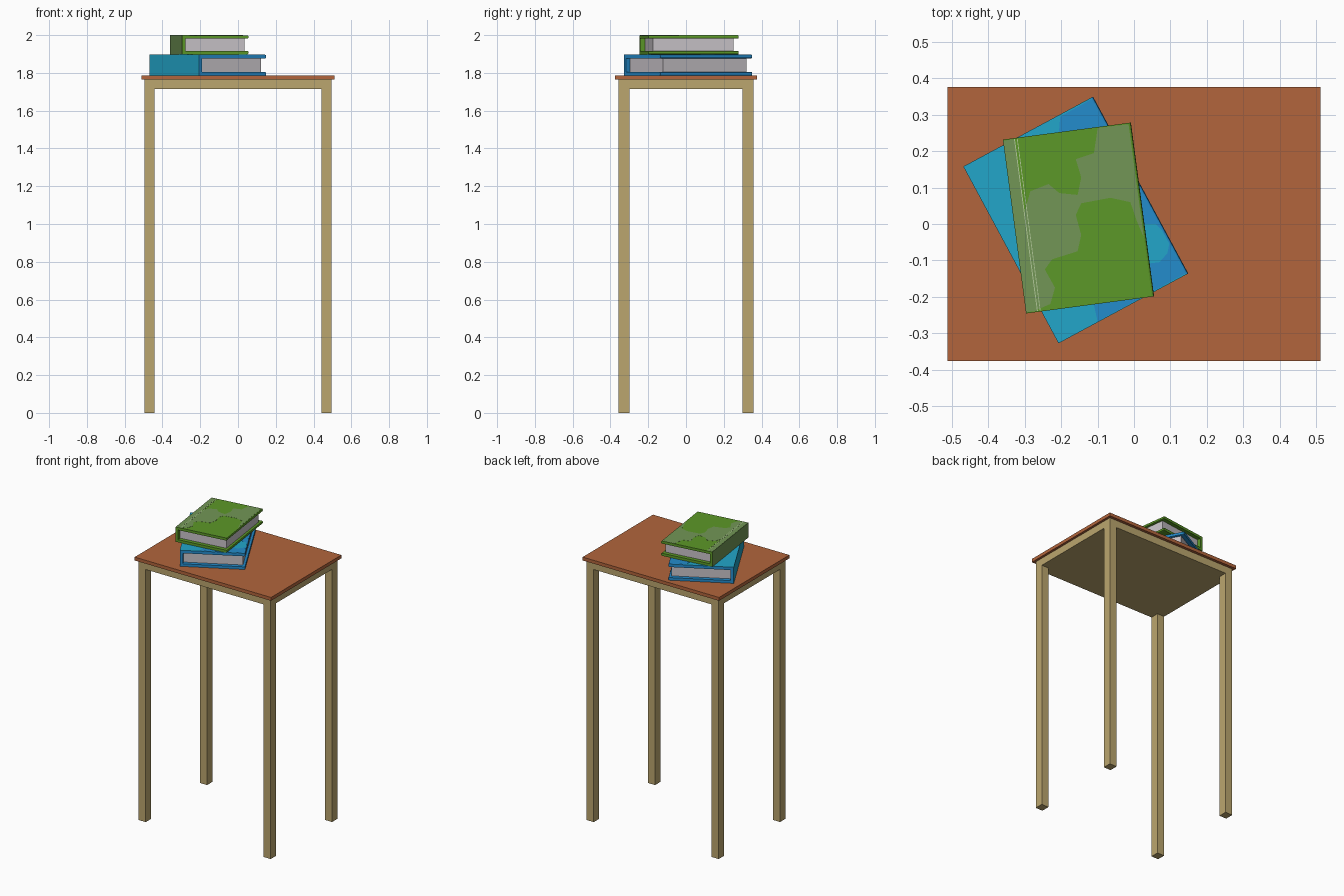
import bpy, bmesh, math
from mathutils import Matrix, Vector

if "Cube" in bpy.data.objects:
    bpy.data.objects.remove(bpy.data.objects["Cube"])


def mat(name, rgb):
    m = bpy.data.materials.new(name)
    lin = [((c / 255 + 0.055) / 1.055) ** 2.4 for c in rgb]
    m.diffuse_color = (*lin, 1)
    m.use_nodes = True
    m.node_tree.nodes["Principled BSDF"].inputs["Base Color"].default_value = m.diffuse_color
    return m


BROWN = mat("brown_top", (178, 101, 60))
TAN = mat("tan_wood", (187, 166, 110))
GREEN = mat("leaf_green", (92, 152, 40))
SAGE = mat("sage_green", (114, 150, 86))
CYAN = mat("cyan", (34, 166, 202))
BLUE = mat("blue", (36, 140, 204))
PAPER = mat("paper", (200, 195, 200))
PALE = mat("pale_line", (176, 200, 150))


def finish(name, bm, mats):
    bmesh.ops.recalc_face_normals(bm, faces=bm.faces)
    me = bpy.data.meshes.new(name)
    bm.to_mesh(me)
    bm.free()
    for m in mats:
        me.materials.append(m)
    ob = bpy.data.objects.new(name, me)
    bpy.context.collection.objects.link(ob)
    return ob


def box(name, lo, hi, m):
    bm = bmesh.new()
    lo, hi = Vector(lo), Vector(hi)
    bmesh.ops.create_cube(bm, size=1, matrix=Matrix.Translation((lo + hi) / 2)
                          @ Matrix.Diagonal((*(hi - lo), 1)))
    return finish(name, bm, [m])


def prism(points, direction):
    bm = bmesh.new()
    f = bm.faces.new([bm.verts.new(p) for p in points])
    r = bmesh.ops.extrude_face_region(bm, geom=[f], use_keep_orig=True)
    bmesh.ops.translate(bm, vec=direction,
                        verts=[g for g in r["geom"] if isinstance(g, bmesh.types.BMVert)])
    bmesh.ops.recalc_face_normals(bm, faces=bm.faces)
    return bm


def plate(name, pts, z, m, th=0.0012):
    bm = prism([(x, y, z - 0.0005) for x, y in pts], (0, 0, th))
    bmesh.ops.triangulate(bm, faces=[f for f in bm.faces if len(f.verts) > 4])
    return finish(name, bm, [m])


# Table: top slab, solid rail block beneath it and four legs
box("table_top", (-0.512, -0.377, 1.764), (0.512, 0.377, 1.787), BROWN)
box("table_rail_block", (-0.496, -0.358, 1.714), (0.496, 0.358, 1.764), TAN)
for sx, xn in ((-1, "left"), (1, "right")):
    for sy, yn in ((-1, "front"), (1, "back")):
        xs = sorted((sx * 0.442, sx * 0.496))
        ys = sorted((sy * 0.300, sy * 0.358))
        box(f"{yn}_{xn}_leg", (xs[0], ys[0], 0), (xs[1], ys[1], 1.714), TAN)


def book(name, cx, cy, ang, w, d, z0, z1, t, mats):
    """mats: cover, spine, top face"""
    place = Matrix.Translation((cx, cy, 0)) @ Matrix.Rotation(math.radians(ang), 4, "Z")
    a, b = -w / 2, w / 2
    # C-shaped cover with slightly rounded edges
    prof = [(a, z0), (b, z0), (b, z0 + t), (a + t, z0 + t),
            (a + t, z1 - t), (b, z1 - t), (b, z1), (a, z1)]
    bm = prism([(x, -d / 2, z) for x, z in prof], (0, d, 0))
    outer = [e for e in bm.edges
             if abs(e.verts[0].co.y - e.verts[1].co.y) > 0.1 and e.verts[0].co.x > b - 1e-4]
    bmesh.ops.bevel(bm, geom=outer, offset=t * 0.35, segments=2, profile=0.5,
                    affect="EDGES", clamp_overlap=True)
    bmesh.ops.recalc_face_normals(bm, faces=bm.faces)
    for f in bm.faces:
        c = f.calc_center_median()
        if f.normal.x < -0.9 and c.x < a + 0.002:
            f.material_index = 1
        elif f.normal.z > 0.9 and c.z > z1 - 0.001:
            f.material_index = 2
    bmesh.ops.triangulate(bm, faces=[f for f in bm.faces if len(f.verts) > 4])
    finish(name + "_cover", bm, mats).matrix_world = place
    # Page block set back from the cover edges
    pages = box(name + "_pages", (a + t - 0.001, -d / 2 + 0.026, z0 + t - 0.001),
                (b - 0.0165, d / 2 - 0.026, z1 - t + 0.001), PAPER)
    pages.matrix_world = place
    return place


# Lower and upper book
book("lower_book", -0.16, 0.011, 28.3, 0.405, 0.552, 1.785, 1.8965, 0.020,
     [BLUE, CYAN, CYAN])
up = book("upper_book", -0.1525, 0.0165, 7.6, 0.355, 0.482, 1.8985, 1.999, 0.0175,
          [GREEN, SAGE, GREEN])

# Painted patches on the covers
plate("lower_cover_patch",
      [(-.203, .295), (-.117, .343), (.081, -.022), (.06, 0), (0, 0), (0, -.09),
       (.03, -.11), (.07, -.105), (.092, -.08), (.097, -.055), (.141, -.136),
       (-.10, -.268), (-.115, -.2), (-.2, 0), (-.21, .2)], 1.8965, BLUE)
plate("upper_cover_patch",
      [(-.10, .264), (-.015, .274), (.027, -.037), (.008, .007), (-.01, .06),
       (-.065, .072), (-.145, .057), (-.16, .025), (-.145, -.03), (-.155, -.075),
       (-.225, -.097), (-.245, -.125), (-.217, -.175), (-.23, -.22), (-.272, -.238),
       (-.308, .007), (-.285, .09), (-.235, .11), (-.205, .085), (-.155, .08),
       (-.145, .128), (-.16, .178), (-.11, .195)], 1.999, SAGE)

# Hinge strip and two pale lines beside the spine of the upper book
for nm, x0, x1, m in (("hinge_strip", -0.1765, -0.147, SAGE),
                      ("hinge_line_outer", -0.147, -0.1445, PALE),
                      ("hinge_line_inner", -0.139, -0.137, PALE)):
    th = 0.0012 if m is SAGE else 0.0015
    ob = plate(nm, [(x0, -.238), (x1, -.238), (x1, .238), (x0, .238)], 1.999, m, th)
    ob.matrix_world = up
